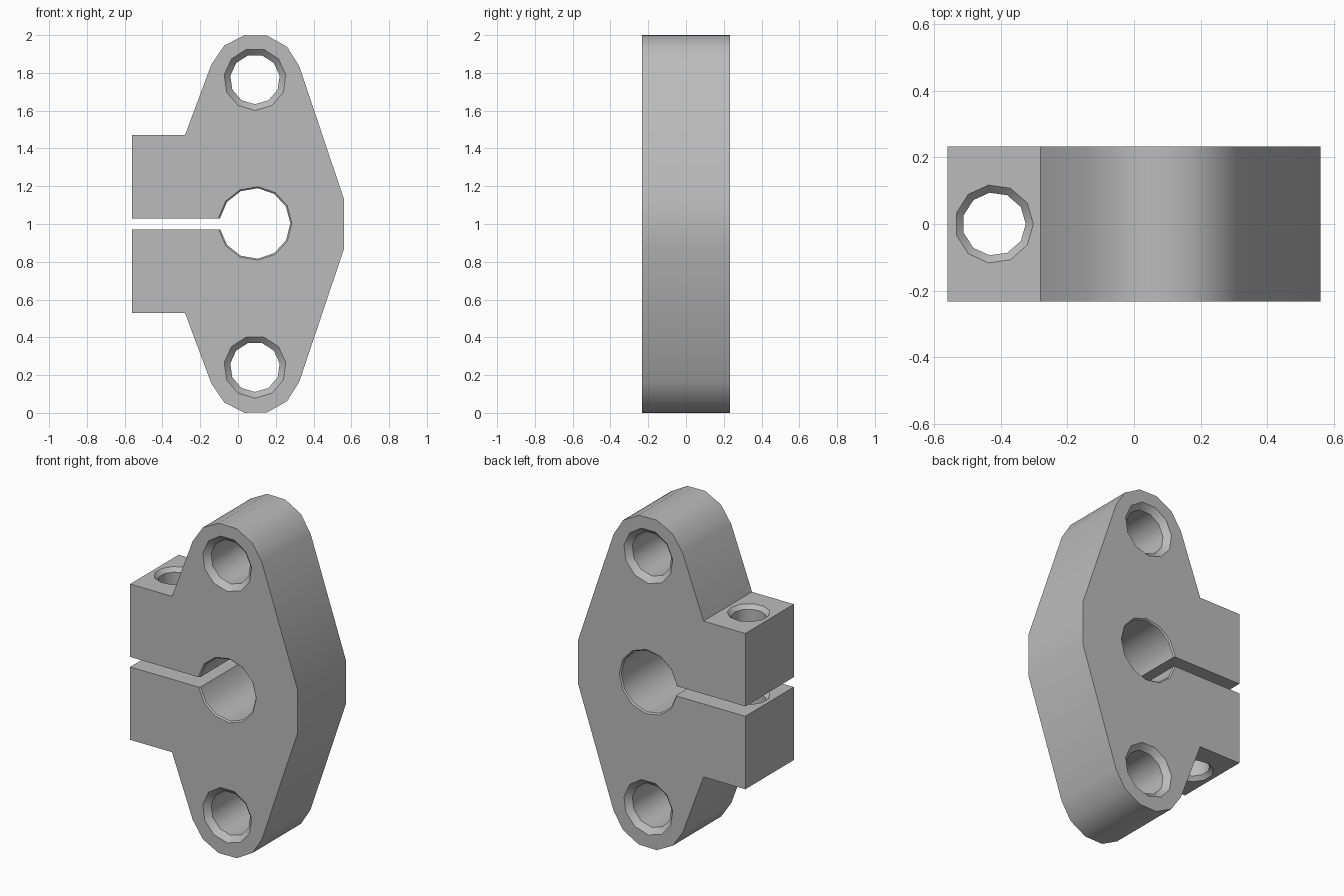
import bpy, bmesh
from math import radians, cos, sin
from mathutils import Vector

old = bpy.data.objects.get("Cube")
if old:
    bpy.data.objects.remove(old, do_unlink=True)

HALF = 0.232      # half thickness of the plate
AXIS_X = 0.09     # bore and mounting holes share this x
MID = 1.0         # height of the mirror plane
GAP = 0.03        # half height of the clamp slot

grey = bpy.data.materials.new("plain_grey")
grey.use_nodes = True
grey.diffuse_color = (0.5, 0.5, 0.5, 1)
grey.node_tree.nodes["Principled BSDF"].inputs["Base Color"].default_value = (0.5, 0.5, 0.5, 1)


def make_object(name, bm):
    bmesh.ops.recalc_face_normals(bm, faces=bm.faces)
    mesh = bpy.data.meshes.new(name)
    bm.to_mesh(mesh)
    bm.free()
    mesh.materials.append(grey)
    ob = bpy.data.objects.new(name, mesh)
    bpy.context.collection.objects.link(ob)
    return ob


def hole_cutter(name, centre, axis, half, radius, chamfer, angles):
    """Drill shape with a 45 degree chamfer at both ends."""
    bm = bmesh.new()
    wide = radius + 2 * chamfer
    rings = []
    for r, d in ((wide, -half - chamfer), (radius, -half + chamfer),
                 (radius, half - chamfer), (wide, half + chamfer)):
        ring = []
        for a in angles:
            u, v = r * cos(radians(a)), r * sin(radians(a))
            offset = Vector((u, d, v)) if axis == "Y" else Vector((u, v, d))
            ring.append(bm.verts.new(Vector(centre) + offset))
        rings.append(ring)
    n = len(angles)
    for a, b in zip(rings, rings[1:]):
        for i in range(n):
            j = (i + 1) % n
            bm.faces.new((a[i], a[j], b[j], b[i]))
    bm.faces.new(rings[0])
    bm.faces.new(rings[-1])
    cutter = make_object(name, bm)
    cutter.hide_render = True
    return cutter


# Upper half of the outline, from the flat side over the rounded end to the slot
upper = [(0.56, MID + 0.135)]
for i in range(6):
    a = radians(18 + i * 28.4)
    upper.append((AXIS_X + 0.246 * cos(a), 1.76 + 0.246 * sin(a)))
upper += [(-0.28, 1.472), (-0.56, 1.472), (-0.56, MID + GAP), (AXIS_X - 0.05, MID + GAP)]
outline = upper + [(x, 2 * MID - z) for x, z in reversed(upper)]

# Clamp plate
bm = bmesh.new()
face = bm.faces.new([bm.verts.new((x, -HALF, z)) for x, z in outline])
extruded = bmesh.ops.extrude_face_region(bm, geom=[face])["geom"]
moved = [g for g in extruded if isinstance(g, bmesh.types.BMVert)]
bmesh.ops.translate(bm, verts=moved, vec=(0, 2 * HALF, 0))
plate = make_object("shaft_clamp_plate", bm)

# Holes: shaft bore, two mounting holes, clamp screw hole through both jaws
step = 360 / 11
screw_ring = [i * step for i in range(11)]
mount_ring = [a - 90 for a in screw_ring]
bore_ring = [171 - i * 342 / 12 for i in range(13)]
cutters = [hole_cutter("bore_cutter", (AXIS_X, 0, 1.003), "Y", HALF, 0.187, 0.008, bore_ring)]
for z in (0.243, 1.766):
    cutters.append(hole_cutter("mounting_cutter", (AXIS_X, 0, z), "Y", HALF, 0.132, 0.033, mount_ring))
jaw_half = (0.472 - GAP) / 2
for side in (-1, 1):
    cutters.append(hole_cutter("screw_cutter", (-0.42, 0, MID + side * (GAP + jaw_half)),
                               "Z", jaw_half, 0.095, 0.023, screw_ring))

bpy.ops.object.select_all(action="DESELECT")
bpy.context.view_layer.objects.active = plate
plate.select_set(True)
for cutter in cutters:
    mod = plate.modifiers.new("cut", "BOOLEAN")
    mod.operation = "DIFFERENCE"
    mod.solver = "EXACT"
    mod.object = cutter
    bpy.ops.object.modifier_apply(modifier=mod.name)
    bpy.data.objects.remove(cutter, do_unlink=True)

# Round surfaces are smooth, chamfers and corners stay sharp
bpy.ops.object.shade_smooth_by_angle(angle=radians(35))
